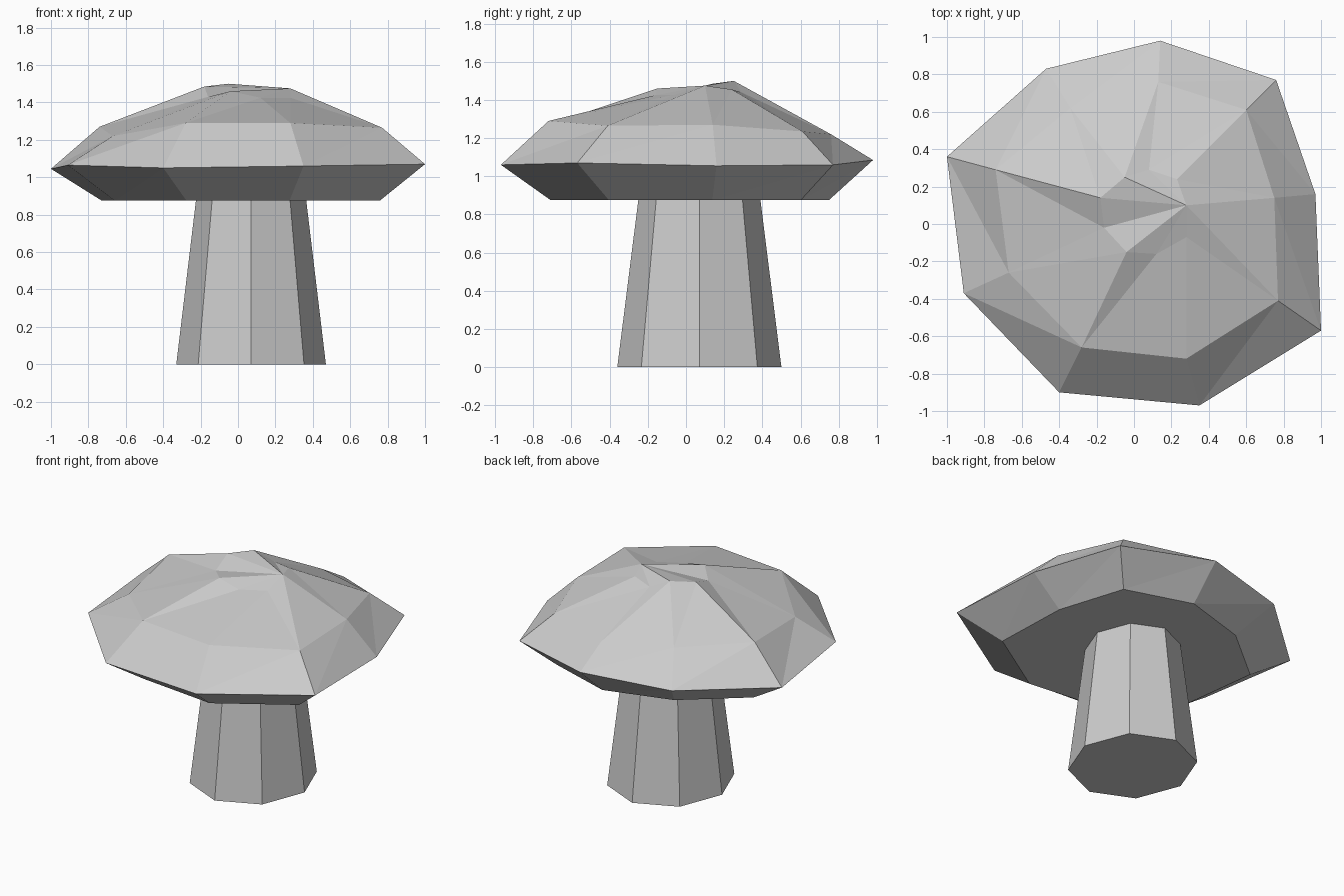
import bpy, bmesh, math

if "Cube" in bpy.data.objects:
    bpy.data.objects.remove(bpy.data.objects["Cube"])

grey = bpy.data.materials.new("plain grey")
grey.diffuse_color = (0.6, 0.6, 0.6, 1)
grey.use_nodes = True
grey.node_tree.nodes["Principled BSDF"].inputs["Base Color"].default_value = grey.diffuse_color


def finish(name, bm):
    bmesh.ops.recalc_face_normals(bm, faces=bm.faces)
    mesh = bpy.data.meshes.new(name)
    bm.to_mesh(mesh)
    bm.free()
    mesh.materials.append(grey)
    bpy.context.collection.objects.link(bpy.data.objects.new(name, mesh))


def add_ring(bm, points):
    return [bm.verts.new(p) for p in points]


def bridge(bm, low, high):
    """Join two rings with triangles, all diagonals leaning the same way."""
    n = len(low)
    for i in range(n):
        j = (i + 1) % n
        bm.faces.new((low[i], low[j], high[j]))
        bm.faces.new((low[i], high[j], high[i]))


# Cap: irregular nine-sided rings, rim to crown
rim = [(-1.0, .36, 1.045), (-.91, -.37, 1.065), (-.40, -.90, 1.05),
       (.35, -.97, 1.06), (1.0, -.57, 1.07), (.97, .16, 1.055),
       (.76, .77, 1.06), (.14, .98, 1.085), (-.47, .83, 1.06)]
shoulder = [(-.74, .29, 1.27), (-.67, -.26, 1.22), (-.28, -.66, 1.29),
            (.28, -.72, 1.29), (.77, -.41, 1.265), (.75, .14, 1.27),
            (.60, .61, 1.235), (.13, .76, 1.22), (-.34, .62, 1.25)]
crown = [(-.18, .14, 1.485), (-.16, -.02, 1.43), (-.04, -.15, 1.46),
         (.12, -.16, 1.425), (.28, -.07, 1.425), (.28, .10, 1.475),
         (.23, .24, 1.455), (.08, .29, 1.44), (-.05, .25, 1.50)]
base = [(x * .985, y * .985, .875) for x, y, z in shoulder]

bm = bmesh.new()
rings = [add_ring(bm, r) for r in (base, rim, shoulder, crown)]
bm.faces.new(rings[0])
for low, high in zip(rings, rings[1:]):
    bridge(bm, low, high)
top = rings[3][5:] + rings[3][:5]  # crown fan from its right corner
for a, b in zip(top[1:], top[2:]):
    bm.faces.new((top[0], a, b))
finish("mushroom_cap", bm)

# Stem: tapered eight-sided column, slightly deeper than wide
bm = bmesh.new()
ends = []
for z, rx, ry in ((0, .40, .43), (.875, .295, .32)):
    ends.append(add_ring(bm, [(.07 + rx * math.cos(k * math.pi / 4),
                               .07 + ry * math.sin(k * math.pi / 4), z)
                              for k in range(8)]))
bm.faces.new(ends[0])
bm.faces.new(ends[1])
for k in range(8):
    j = (k + 1) % 8
    bm.faces.new((ends[0][k], ends[0][j], ends[1][j], ends[1][k]))
finish("mushroom_stem", bm)
